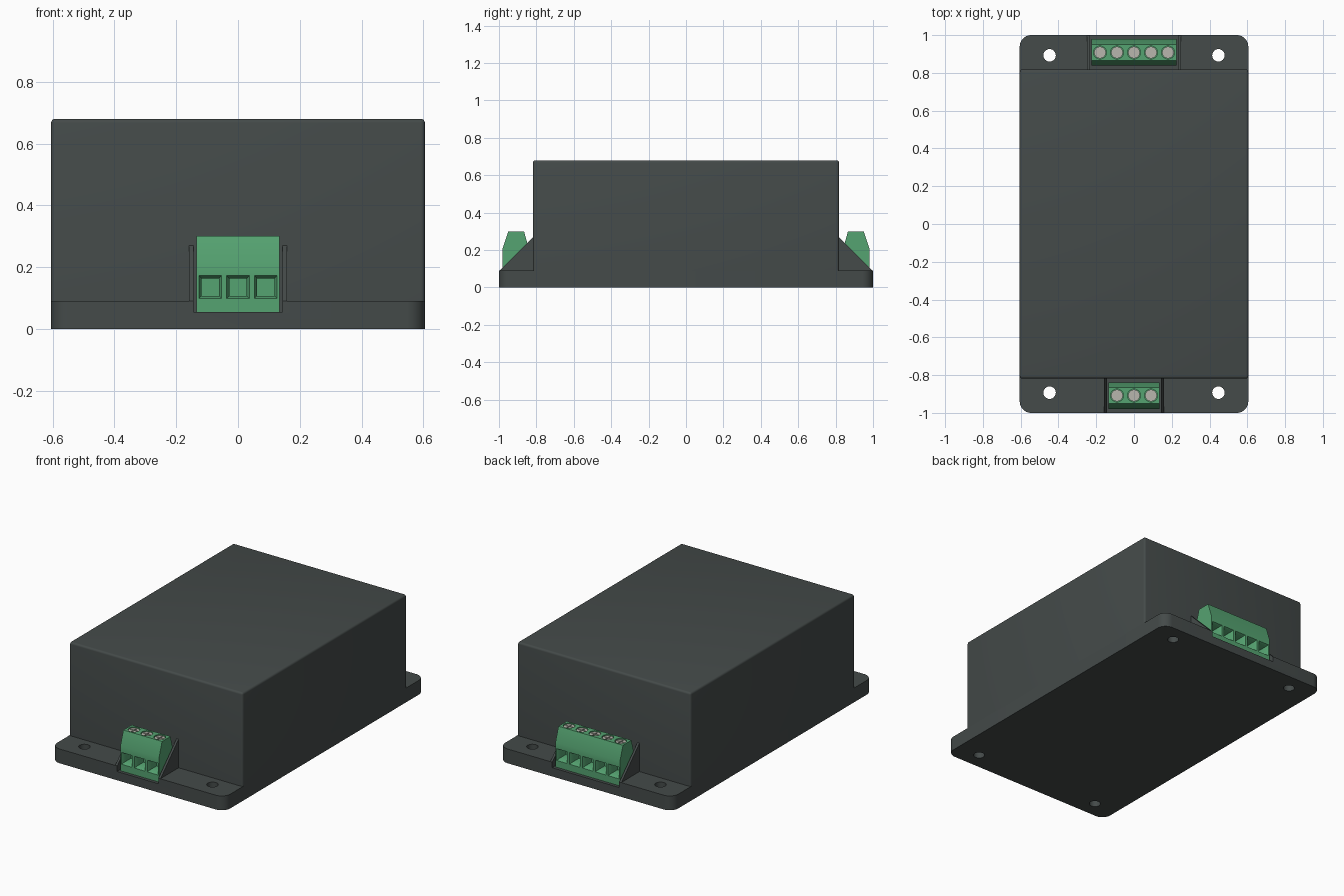
import bpy, bmesh, math
from mathutils import Matrix, Vector

if "Cube" in bpy.data.objects:
    bpy.data.objects.remove(bpy.data.objects["Cube"])


def material(name, rgb):
    m = bpy.data.materials.new(name)
    m.use_nodes = True
    m.diffuse_color = (*rgb, 1)
    bsdf = next(n for n in m.node_tree.nodes if n.type == "BSDF_PRINCIPLED")
    bsdf.inputs["Base Color"].default_value = (*rgb, 1)
    return m


CASE = material("dark grey plastic", (0.058, 0.069, 0.067))
GREEN = material("green plastic", (0.091, 0.366, 0.165))
METAL = material("screw metal", (0.48, 0.47, 0.42))
parts = []


def finish(name, bm, mat, keep=True):
    bmesh.ops.recalc_face_normals(bm, faces=bm.faces)
    mesh = bpy.data.meshes.new(name)
    bm.to_mesh(mesh)
    bm.free()
    mesh.materials.append(mat)
    ob = bpy.data.objects.new(name, mesh)
    bpy.context.collection.objects.link(ob)
    if keep:
        parts.append(ob)
    else:
        ob.hide_render = True
    return ob


def box(name, lo, hi, mat, keep=True, radius=0, edge_rule=None, segments=6):
    bm = bmesh.new()
    lo, hi = Vector(lo), Vector(hi)
    bmesh.ops.create_cube(bm, size=1)
    for v in bm.verts:
        v.co = (lo + hi) / 2 + v.co * (hi - lo)
    if radius:
        edges = [e for e in bm.edges if edge_rule(e)]
        bmesh.ops.bevel(bm, geom=edges, offset=radius, segments=segments,
                        profile=0.5, affect="EDGES")
    return finish(name, bm, mat, keep)


def cylinder(name, centre, r, height, mat, keep=True):
    bm = bmesh.new()
    bmesh.ops.create_cone(bm, cap_ends=True, segments=32, radius1=r, radius2=r,
                          depth=height, matrix=Matrix.Translation(centre))
    return finish(name, bm, mat, keep)


def profile_x(name, points, x0, x1, mat):
    """Extrude a (y, z) outline along x."""
    bm = bmesh.new()
    face = bm.faces.new([bm.verts.new((x0, y, z)) for y, z in points])
    out = bmesh.ops.extrude_face_region(bm, geom=[face])
    moved = [g for g in out["geom"] if isinstance(g, bmesh.types.BMVert)]
    bmesh.ops.translate(bm, verts=moved, vec=(x1 - x0, 0, 0))
    return finish(name, bm, mat)


def wire_cutter(x):
    """Square funnel leading into a straight socket."""
    bm = bmesh.new()
    rings = []
    for y, h in ((-1.0, 0.037), (-0.98, 0.037), (-0.963, 0.028), (-0.9, 0.028)):
        rings.append([bm.verts.new((x + a * h, y, 0.135 + b * h))
                      for a, b in ((-1, -1), (1, -1), (1, 1), (-1, 1))])
    for a, b in zip(rings, rings[1:]):
        for i in range(4):
            j = (i + 1) % 4
            bm.faces.new((a[i], a[j], b[j], b[i]))
    bm.faces.new(rings[0])
    bm.faces.new(rings[-1])
    return finish("wire_cutter", bm, GREEN, False)


def cut(ob, cutters):
    for c in cutters:
        mod = ob.modifiers.new("cut", "BOOLEAN")
        mod.operation, mod.solver, mod.object = "DIFFERENCE", "EXACT", c
    bpy.context.view_layer.update()
    deps = bpy.context.evaluated_depsgraph_get()
    mesh = bpy.data.meshes.new_from_object(ob.evaluated_get(deps))
    ob.modifiers.clear()
    ob.data = mesh
    for c in cutters:
        bpy.data.objects.remove(c)


def vertical(e):
    a, b = e.verts
    return abs(a.co.z - b.co.z) > 0.05


# Mounting plate with rounded corners, and the housing above it
W, FLOOR, PLATE, WALL, PITCH = 0.605, 0.055, 0.09, 0.818, 0.09
plate = box("mounting_plate", (-W, -1, 0), (W, 1, PLATE), CASE,
            radius=0.06, edge_rule=vertical, segments=10)
box("housing", (-W, -WALL, PLATE), (W, WALL, 0.68), CASE, radius=0.013,
    edge_rule=lambda e: any(v.co.z > 0.5 for v in e.verts), segments=4)
plate_cutters = [cylinder("hole_cutter", (x, y, 0.05), 0.033, 0.3, CASE, False)
                 for x in (-0.447, 0.447) for y in (-0.893, 0.893)]


def terminal_end(end, count, turn):
    first = len(parts)
    half = PITCH * count / 2
    slot = half + 0.009
    xs = [(i - (count - 1) / 2) * PITCH for i in range(count)]

    # Recess in the plate
    recess = box("recess_cutter", (-slot, -1.1, FLOOR), (slot, -WALL, 0.2), CASE, False)
    recess.matrix_world = turn
    plate_cutters.append(recess)

    # Triangular side ribs
    for side, s in (("left", 1), ("right", -1)):
        profile_x(f"{end}_{side}_rib",
                  [(-WALL, FLOOR), (-0.998, FLOOR), (-0.998, PLATE), (-WALL, 0.27)],
                  s * slot, s * (slot + 0.014), CASE)

    # Terminal block with wire sockets and screw pockets
    block = profile_x(f"{end}_terminal_block",
                      [(-0.98, FLOOR), (-0.98, 0.21), (-0.95, 0.3), (-0.866, 0.3),
                       (-0.838, 0.2), (-0.838, FLOOR)], -half, half, GREEN)
    cutters = [wire_cutter(x) for x in xs]
    cutters += [cylinder("pocket_cutter", (x, -0.908, 0.3), 0.034, 0.03, GREEN, False)
                for x in xs]
    cut(block, cutters)

    # Cross-slotted screws
    for i, x in enumerate(xs):
        screw = cylinder(f"{end}_screw_{i + 1}", (x, -0.908, 0.289), 0.031, 0.012, METAL)
        cut(screw, [box("slot_cutter", (x - a, -0.908 - b, 0.29),
                        (x + a, -0.908 + b, 0.31), METAL, False)
                    for a, b in ((0.027, 0.003), (0.003, 0.027))])

    for ob in parts[first:]:
        ob.data.transform(turn)


terminal_end("front", 3, Matrix.Identity(4))
terminal_end("back", 5, Matrix.Rotation(math.pi, 4, "Z"))
cut(plate, plate_cutters)

# Smooth the rounded parts, keep hard edges
bpy.ops.object.select_all(action="DESELECT")
for ob in parts:
    ob.select_set(True)
bpy.context.view_layer.objects.active = plate
bpy.ops.object.shade_smooth_by_angle(angle=math.radians(30))
